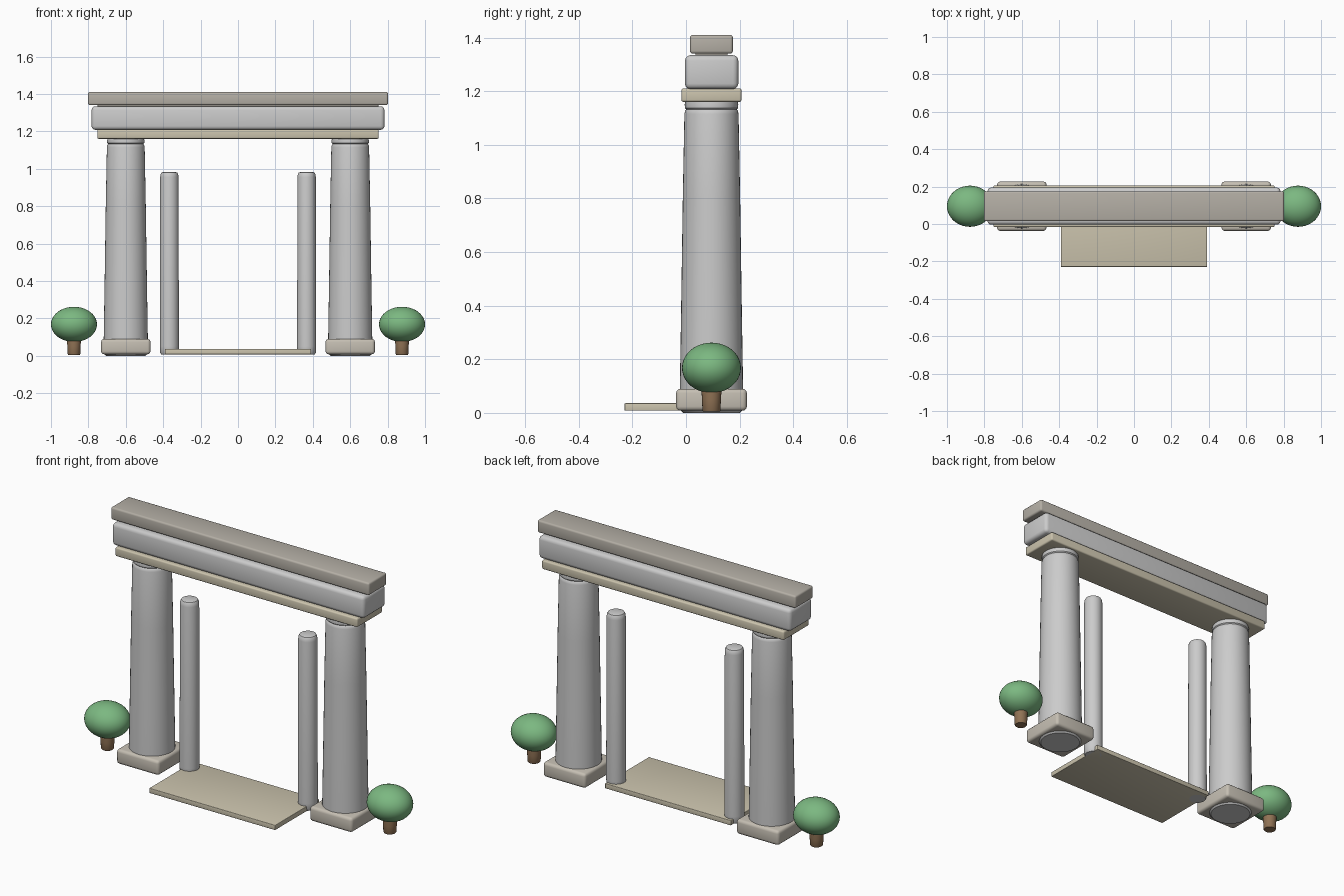
import bpy
from math import pi, cos, sin, radians

if "Cube" in bpy.data.objects:
    bpy.data.objects.remove(bpy.data.objects["Cube"])

YC = 0.095  # depth centre of the colonnade


def material(name, rgb):
    m = bpy.data.materials.new(name)
    m.diffuse_color = (*rgb, 1)
    m.use_nodes = True
    m.node_tree.nodes["Principled BSDF"].inputs["Base Color"].default_value = m.diffuse_color
    return m


STONE = material("light_stone", (0.66, 0.65, 0.64))
BASE = material("base_stone", (0.56, 0.52, 0.45))
TRIM = material("trim_stone", (0.60, 0.55, 0.42))
CORNICE = material("cornice_stone", (0.46, 0.43, 0.38))
LEAF = material("leaf", (0.20, 0.48, 0.22))
BARK = material("bark", (0.28, 0.17, 0.09))


def finish(ob, name, mat, angle=35):
    ob.name = name
    ob.data.materials.append(mat)
    bpy.ops.object.select_all(action='DESELECT')
    ob.select_set(True)
    bpy.context.view_layer.objects.active = ob
    bpy.ops.object.shade_smooth_by_angle(angle=radians(angle))
    return ob


def block(name, mat, x, y, z, bevel):
    """Bevelled box given by its (min, max) range on each axis."""
    bpy.ops.mesh.primitive_cube_add(size=1, location=[sum(r) / 2 for r in (x, y, z)])
    ob = bpy.context.object
    ob.scale = [r[1] - r[0] for r in (x, y, z)]
    bpy.ops.object.transform_apply(location=False, rotation=False, scale=True)
    mod = ob.modifiers.new("bevel", 'BEVEL')
    mod.width, mod.segments = bevel, 3
    bpy.ops.object.modifier_apply(modifier=mod.name)
    return finish(ob, name, mat)


def lathe(name, mat, x, profile, n=40):
    """Closed solid turned from (radius, height) points."""
    verts = [(r * cos(2 * pi * i / n), r * sin(2 * pi * i / n), z)
             for r, z in profile for i in range(n)]
    faces = [(k * n + i, k * n + (i + 1) % n, (k + 1) * n + (i + 1) % n, (k + 1) * n + i)
             for k in range(len(profile) - 1) for i in range(n)]
    faces.append(tuple(reversed(range(n))))
    faces.append(tuple(range(len(verts) - n, len(verts))))
    me = bpy.data.meshes.new(name)
    me.from_pydata(verts, [], faces)
    ob = bpy.data.objects.new(name, me)
    bpy.context.collection.objects.link(ob)
    ob.location = (x, YC, 0)
    return finish(ob, name, mat)


# Tapered column with a small neck ring, and slim round-topped post
COLUMN = [(0.105, 0.0), (0.118, 0.012), (0.118, 0.09), (0.113, 0.40), (0.107, 0.80),
          (0.101, 1.115), (0.098, 1.128), (0.094, 1.132), (0.099, 1.137),
          (0.100, 1.150), (0.097, 1.165)]
POST = [(0.044, 0.008), (0.050, 0.018), (0.051, 0.05), (0.049, 0.955), (0.047, 0.970),
        (0.042, 0.979), (0.034, 0.982)]
TRUNK = [(0.031, 0.005), (0.034, 0.010), (0.035, 0.05), (0.039, 0.10), (0.036, 0.13)]

for side, s in (("left", -1), ("right", 1)):
    # Column on its plinth
    block(side + "_plinth", BASE, (s * 0.60 - 0.132, s * 0.60 + 0.132),
          (YC - 0.132, YC + 0.132), (0.008, 0.09), 0.016)
    lathe(side + "_column", STONE, s * 0.60, COLUMN)
    # Inner post
    lathe(side + "_post", STONE, s * 0.367, POST, 32)
    # Shrub
    lathe(side + "_shrub_trunk", BARK, s * 0.877, TRUNK, 24)
    bpy.ops.mesh.primitive_uv_sphere_add(segments=40, ring_count=20, radius=1,
                                         location=(s * 0.877, YC, 0.168))
    bush = bpy.context.object
    bush.scale = (0.123, 0.11, 0.094)
    finish(bush, side + "_shrub_foliage", LEAF, 60)

# Entablature: three stacked beams
block("lower_beam", TRIM, (-0.752, 0.752), (-0.017, 0.207), (1.16, 1.21), 0.008)
block("frieze", STONE, (-0.783, 0.783), (-0.004, 0.195), (1.208, 1.334), 0.020)
block("cornice", CORNICE, (-0.802, 0.802), (0.015, 0.175), (1.340, 1.410), 0.010)
# Small hidden filler between frieze and cornice
block("cornice_bed", CORNICE, (-0.75, 0.75), (0.035, 0.155), (1.325, 1.345), 0.003)

# Entrance step
block("entrance_step", TRIM, (-0.391, 0.391), (-0.229, 0.16), (0.008, 0.036), 0.003)
